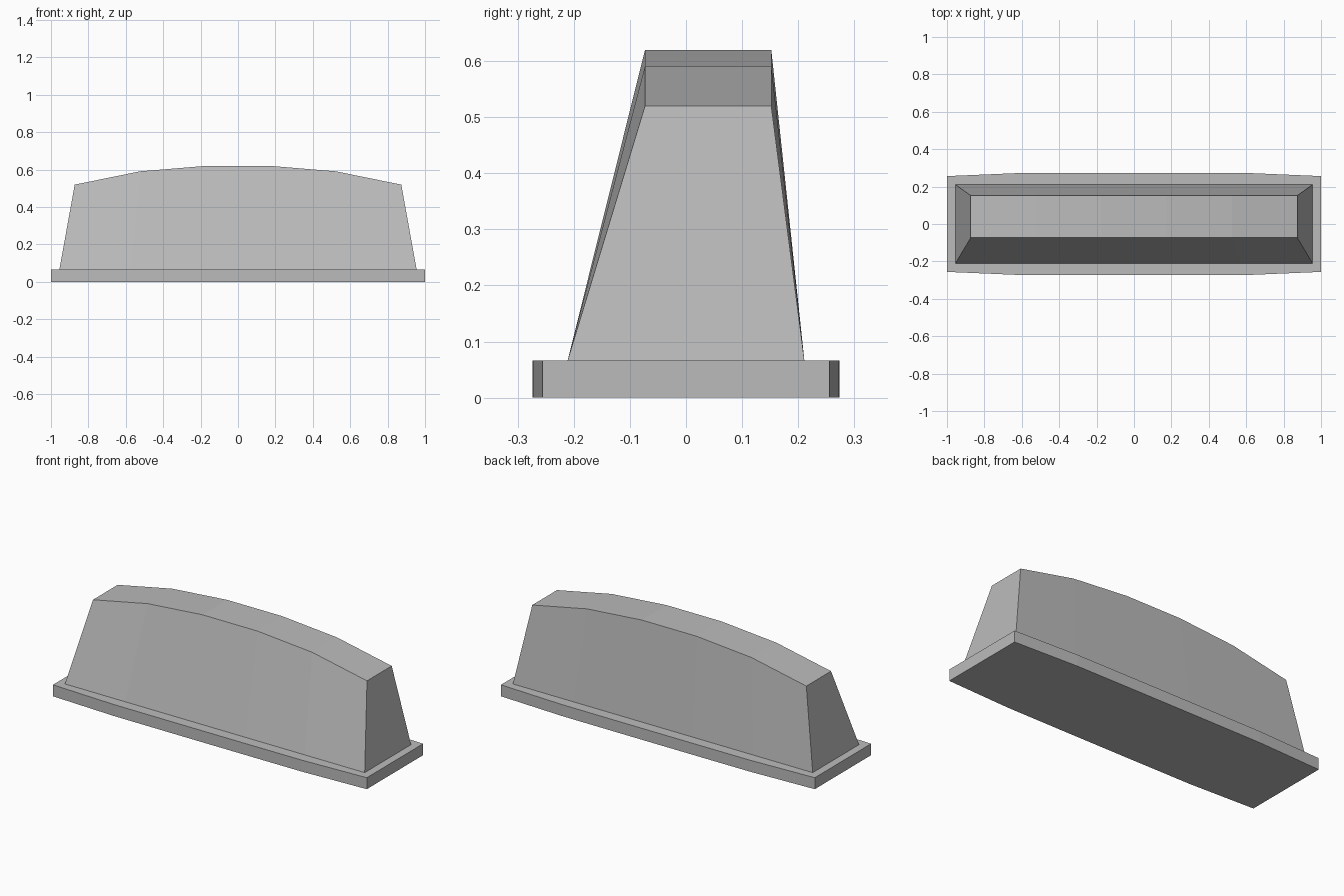
import bpy
import bmesh

cube = bpy.data.objects.get("Cube")
if cube:
    bpy.data.objects.remove(cube, do_unlink=True)

# One plain grey for the whole model
grey = bpy.data.materials.new("plain_grey")
grey.use_nodes = True
colour = (0.5, 0.5, 0.5, 1)
grey.diffuse_color = colour
grey.node_tree.nodes["Principled BSDF"].inputs["Base Color"].default_value = colour

STEPS = (-1, -0.6, -0.2, 0.2, 0.6, 1)   # five equal segments along the length
PLATE_TOP = 0.066


def loft(name, sections):
    """Skin a row of four-sided cross-sections and cap both ends."""
    bm = bmesh.new()
    rings = [[bm.verts.new(p) for p in section] for section in sections]
    for a, b in zip(rings, rings[1:]):
        for i in range(4):
            j = (i + 1) % 4
            bm.faces.new((a[i], a[j], b[j], b[i]))
    bm.faces.new(rings[0])
    bm.faces.new(rings[-1])
    bmesh.ops.recalc_face_normals(bm, faces=bm.faces[:])
    mesh = bpy.data.meshes.new(name)
    bm.to_mesh(mesh)
    bm.free()
    mesh.materials.append(grey)
    obj = bpy.data.objects.new(name, mesh)
    bpy.context.collection.objects.link(obj)
    return obj


def section(x_low, x_high, low, high, z_low, z_high):
    """Cross-section from front/back limits at the bottom and the top."""
    return [(x_low, low[0], z_low), (x_low, low[1], z_low),
            (x_high, high[1], z_high), (x_high, high[0], z_high)]


# Base plate with slightly bowed long sides
half_depth = {1: 0.256, 0.6: 0.273, 0.2: 0.274}
plate = []
for t in STEPS:
    d = half_depth[abs(t)]
    plate.append(section(t, t, (-d, d), (-d, d), 0, PLATE_TOP))
loft("base_plate", plate)

# Tapered body with an arched top, leaning towards the back
crown = {1: 0.52, 0.6: 0.591, 0.2: 0.62}
body = [section(t * 0.955, t * 0.873, (-0.211, 0.211), (-0.073, 0.152),
                PLATE_TOP, crown[abs(t)]) for t in STEPS]
loft("arched_body", body)
